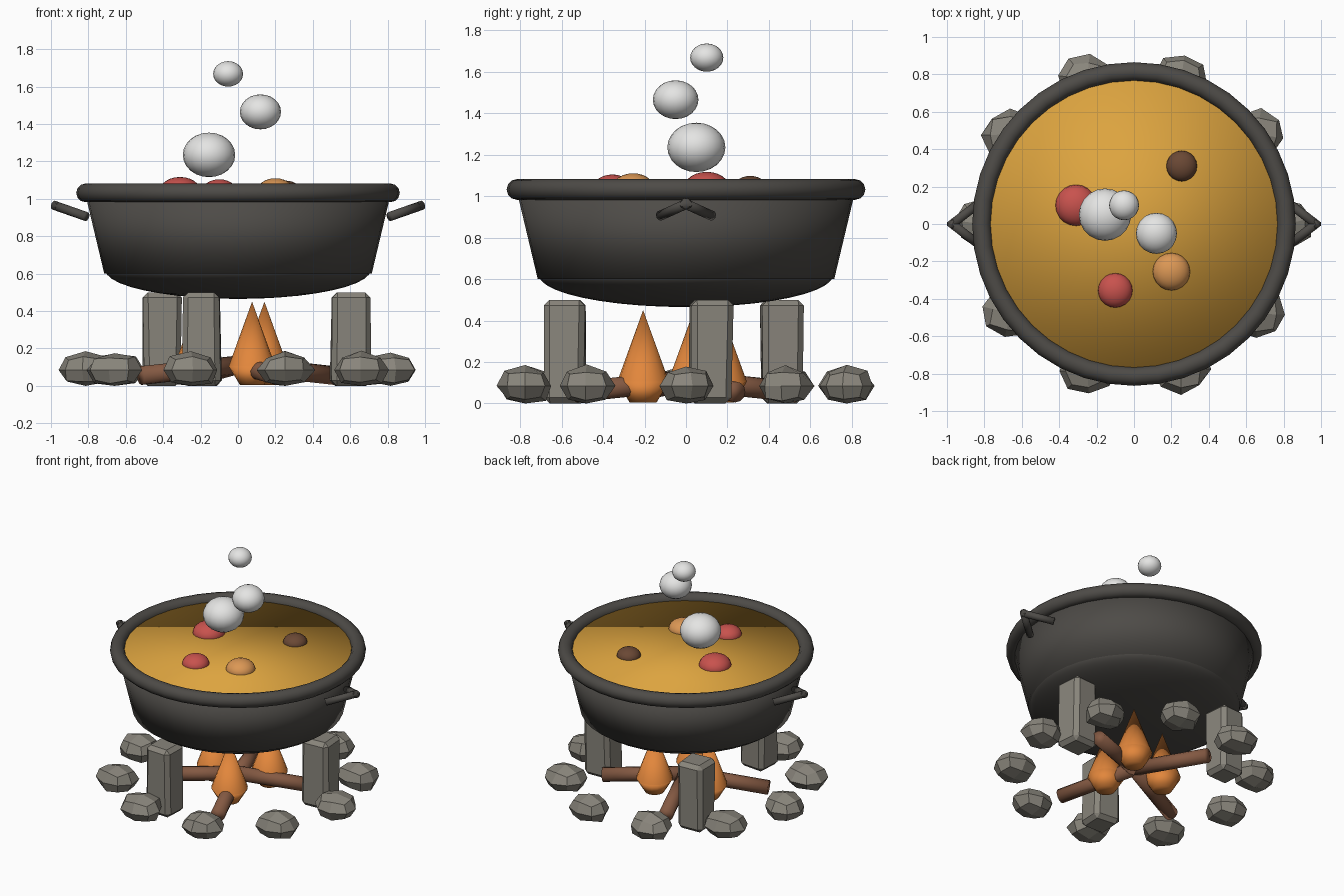
import bpy, bmesh, math, random
from mathutils import Vector, Matrix

if "Cube" in bpy.data.objects:
    bpy.data.objects.remove(bpy.data.objects["Cube"])

random.seed(4)


def material(name, rgb):
    m = bpy.data.materials.new(name)
    m.diffuse_color = (*rgb, 1)
    m.use_nodes = True
    m.node_tree.nodes["Principled BSDF"].inputs["Base Color"].default_value = m.diffuse_color
    return m


IRON = material("dark iron", (0.075, 0.070, 0.063))
SOUP = material("golden broth", (0.72, 0.37, 0.05))
STONE = material("grey stone", (0.25, 0.235, 0.20))
WOOD = material("brown wood", (0.23, 0.10, 0.055))
FIRE = material("flame orange", (0.76, 0.24, 0.045))
STEAM = material("pale steam", (0.78, 0.78, 0.77))
RED = material("red vegetable", (0.58, 0.085, 0.075))
CARROT = material("light orange vegetable", (0.71, 0.31, 0.09))
MEAT = material("brown meat", (0.145, 0.065, 0.035))


def finish(name, mat, smooth=True):
    o = bpy.context.object
    o.name = name
    o.data.materials.append(mat)
    for p in o.data.polygons:
        p.use_smooth = smooth
    return o


def ball(name, mat, loc, r, squash, seg=20, rings=12):
    bpy.ops.mesh.primitive_uv_sphere_add(segments=seg, ring_count=rings, radius=r, location=loc)
    bpy.context.object.scale.z = squash
    return finish(name, mat)


def rod(name, mat, a, b, r, verts=12):
    a, b = Vector(a), Vector(b)
    bpy.ops.mesh.primitive_cylinder_add(vertices=verts, radius=r, depth=(b - a).length,
                                        location=(a + b) / 2)
    bpy.context.object.rotation_euler = (b - a).to_track_quat('Z', 'Y').to_euler()
    return finish(name, mat)


def from_bmesh(name, bm, mat, smooth=False):
    me = bpy.data.meshes.new(name)
    bmesh.ops.recalc_face_normals(bm, faces=bm.faces)
    bm.to_mesh(me)
    bm.free()
    o = bpy.data.objects.new(name, me)
    bpy.context.collection.objects.link(o)
    me.materials.append(mat)
    for p in me.polygons:
        p.use_smooth = smooth
    return o


def polar(r, deg, z=0):
    return Vector((r * math.cos(math.radians(deg)), r * math.sin(math.radians(deg)), z))


# Pot: tapered wall, rounded bottom, rolled rim
bpy.ops.mesh.primitive_cone_add(vertices=40, radius1=0.715, radius2=0.815, depth=0.42,
                                location=(0, 0, 0.81))
finish("pot_wall", IRON)
ball("pot_bottom", IRON, (0, 0, 0.62), 0.71, 0.155 / 0.71, 40, 20)
bpy.ops.mesh.primitive_torus_add(major_radius=0.815, minor_radius=0.05, major_segments=40,
                                 minor_segments=12, location=(0, 0, 1.032))
finish("pot_rim", IRON)

# Soup surface
bpy.ops.mesh.primitive_cylinder_add(vertices=40, radius=0.785, depth=0.04, location=(0, 0, 1.02))
finish("soup", SOUP)

# V-shaped handles on both sides
for sx, side in ((1, "right"), (-1, "left")):
    for sy in (1, -1):
        rod("handle_" + side, IRON, (sx * 0.81, sy * 0.125, 0.905),
            (sx * 0.985, -sy * 0.01, 0.966), 0.025, 10)

# Food pieces floating in the soup
for name, mat, x, y, r in (("large_red_piece", RED, -0.31, 0.10, 0.11),
                           ("small_red_piece", RED, -0.10, -0.355, 0.092),
                           ("orange_piece", CARROT, 0.20, -0.255, 0.10),
                           ("brown_piece", MEAT, 0.255, 0.31, 0.082)):
    ball(name, mat, (x, y, 1.04), r, 0.7)

# Steam puffs
for x, y, z, r in ((-0.155, 0.05, 1.235, 0.14), (0.12, -0.05, 1.465, 0.11),
                   (-0.053, 0.10, 1.668, 0.08)):
    ball("steam_puff", STEAM, (x, y, z), r, 0.85)

# Three upright stones carrying the pot
for k in range(3):
    bm = bmesh.new()
    bmesh.ops.create_cube(bm, size=1)
    for v in bm.verts:
        v.co = Vector((v.co.x * 0.205, v.co.y * 0.195, (v.co.z + 0.5) * 0.5))
        v.co += Vector([random.uniform(-0.008, 0.008) for _ in "xy"] + [0])
    bmesh.ops.bevel(bm, geom=bm.edges[:], offset=0.028, segments=1, affect='EDGES')
    o = from_bmesh("support_stone", bm, STONE)
    o.location = polar(0.615, 11.5 + 120 * k)
    o.rotation_euler.z = random.uniform(-0.08, 0.08)

# Ring of rough flat-bottomed stones
for k in range(10):
    bm = bmesh.new()
    bmesh.ops.create_cube(bm, size=2)
    bmesh.ops.subdivide_edges(bm, edges=bm.edges[:], cuts=1, use_grid_fill=True)
    for v in bm.verts:
        d = v.co.normalized() * random.uniform(0.93, 1.1)
        v.co = Vector((d.x * 0.148, d.y * 0.13, max(0, 0.085 + d.z * 0.094)))
    o = from_bmesh("ring_stone", bm, STONE)
    o.location = polar(0.815, 36 * k)
    o.rotation_euler.z = random.uniform(-0.25, 0.25)

# Logs leaning in to the centre
for deg in (25, 111, 204, 291):
    rod("log", WOOD, polar(0.57, deg, 0.055), (0, 0, 0.112), 0.05)

# Flames: tall cone over a short tapering base
for deg in (50, 170, 290):
    bm = bmesh.new()
    for r1, r2, z0, z1 in ((0.065, 0.125, 0.005, 0.105), (0.125, 0.0, 0.105, 0.45)):
        bmesh.ops.create_cone(bm, cap_ends=r2 > 0, segments=16, radius1=r1, radius2=r2,
                              depth=z1 - z0, matrix=Matrix.Translation((0, 0, (z0 + z1) / 2)))
    o = from_bmesh("flame", bm, FIRE, True)
    o.location = polar(0.22, deg)
